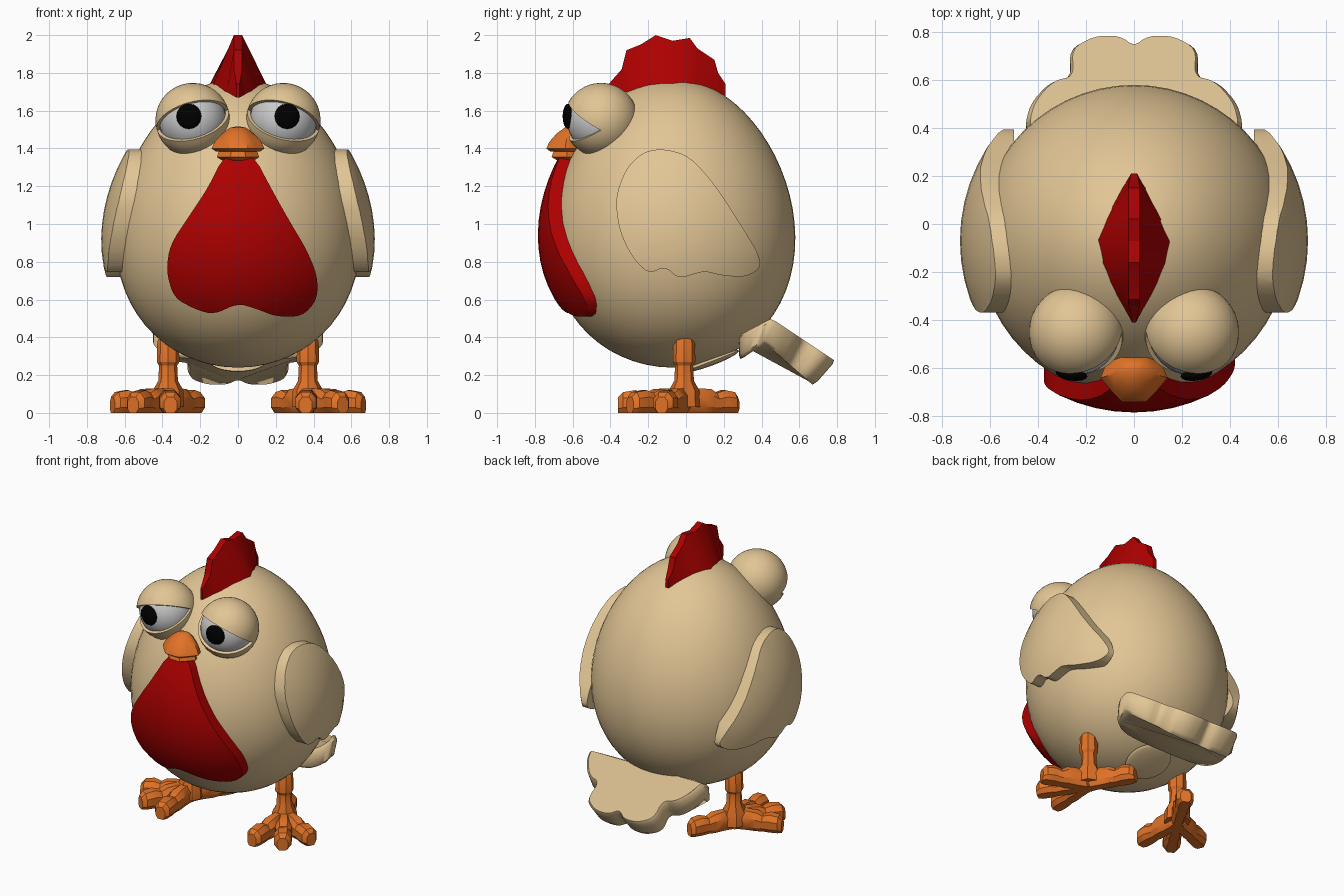
import bpy, bmesh
from math import sin, cos, pi, radians
from mathutils import Matrix, Vector

if "Cube" in bpy.data.objects:
    bpy.data.objects.remove(bpy.data.objects["Cube"])


def material(name, rgb):
    m = bpy.data.materials.new(name)
    m.diffuse_color = (*rgb, 1)
    m.use_nodes = True
    m.node_tree.nodes["Principled BSDF"].inputs["Base Color"].default_value = m.diffuse_color
    return m


TAN = material("tan", (0.76, 0.56, 0.30))
RED = material("red", (0.42, 0.0, 0.0))
ORANGE = material("orange", (0.76, 0.17, 0.02))
WHITE = material("eye_white", (0.72, 0.72, 0.74))
BLACK = material("black", (0.0, 0.0, 0.0))


def finish(name, bm, mat, angle=35):
    bmesh.ops.remove_doubles(bm, verts=bm.verts, dist=1e-5)
    bmesh.ops.recalc_face_normals(bm, faces=bm.faces)
    me = bpy.data.meshes.new(name)
    bm.to_mesh(me)
    bm.free()
    me.materials.append(mat)
    me.shade_smooth()
    me.set_sharp_from_angle(angle=radians(angle))
    ob = bpy.data.objects.new(name, me)
    bpy.context.collection.objects.link(ob)
    return ob


def loft(name, rings, mat, angle=35):
    """Skin closed rings of equal length and cap both ends."""
    bm = bmesh.new()
    rows = [[bm.verts.new(p) for p in r] for r in rings]
    n = len(rows[0])
    for a, b in zip(rows, rows[1:]):
        for i in range(n):
            j = (i + 1) % n
            bm.faces.new((a[i], a[j], b[j], b[i]))
    bm.faces.new(rows[0])
    bm.faces.new(rows[-1])
    return finish(name, bm, mat, angle)


def ellipsoid(name, loc, scale, mat, rot=(0, 'X'), seg=32):
    bm = bmesh.new()
    bmesh.ops.create_uvsphere(bm, u_segments=seg, v_segments=seg // 2, radius=1)
    bm.transform(Matrix.Translation(loc) @ Matrix.Rotation(radians(rot[0]), 4, rot[1])
                 @ Matrix.Diagonal((*scale, 1)))
    return finish(name, bm, mat, 60)


def egg(name, radius, z0, z1, mat, seg=56, rows=32):
    rings = []
    for k in range(rows + 1):
        t = 0.01 + (pi - 0.02) * k / rows
        u = -cos(t)
        r = radius * sin(t) * (1 - 0.11 * u)
        z = (z0 + z1) / 2 + (z1 - z0) / 2 * u
        rings.append([(r * cos(2 * pi * i / seg), -0.07 + r * sin(2 * pi * i / seg), z)
                      for i in range(seg)])
    return loft(name, rings, mat)


def rounded(pts, passes=2):
    """Corner-cutting passes over a closed outline."""
    for _ in range(passes):
        out = []
        for i, p in enumerate(pts):
            q = pts[(i + 1) % len(pts)]
            for f in (0.22, 0.78):
                out.append((p[0] + (q[0] - p[0]) * f, p[1] + (q[1] - p[1]) * f))
        pts = out
    return pts


def trim_to_shell(ob, shell):
    """Keep the part of a prism lying inside the inflated egg."""
    mod = ob.modifiers.new("trim", 'BOOLEAN')
    mod.operation = 'INTERSECT'
    mod.solver = 'EXACT'
    mod.object = shell
    dg = bpy.context.evaluated_depsgraph_get()
    me = bpy.data.meshes.new_from_object(ob.evaluated_get(dg))
    ob.modifiers.clear()
    ob.data = me
    me.shade_smooth()
    me.set_sharp_from_angle(angle=radians(35))


# Body
egg("body", 0.645, 0.24, 1.77, TAN)

# Bib
shell = egg("bib_shell", 0.71, 0.27, 1.77, RED)
bib = rounded([(-0.07, 1.37), (-0.16, 1.19), (-0.26, 1.04), (-0.36, 0.89), (-0.38, 0.75),
               (-0.34, 0.61), (-0.23, 0.55), (-0.13, 0.52), (0, 0.58), (0.1, 0.55),
               (0.2, 0.51), (0.34, 0.51), (0.42, 0.6), (0.42, 0.73), (0.36, 0.87),
               (0.27, 1.02), (0.18, 1.18), (0.08, 1.37)])
trim_to_shell(loft("bib", [[(x, y, z) for x, z in bib] for y in (-0.4, -1)], RED), shell)
bpy.data.objects.remove(shell)

# Wings
shell = egg("wing_shell", 0.72, 0.22, 1.78, TAN)
wing = rounded([(-0.12, 1.4), (-0.23, 1.38), (-0.32, 1.29), (-0.375, 1.14), (-0.355, 0.97),
                (-0.29, 0.83), (-0.2, 0.735), (-0.11, 0.775), (-0.04, 0.71), (0.06, 0.74),
                (0.1, 0.75), (0.2, 0.725), (0.32, 0.72), (0.4, 0.77), (0.38, 0.85),
                (0.3, 0.98), (0.16, 1.2), (0.02, 1.36)])
for s, side in ((1, "right"), (-1, "left")):
    trim_to_shell(loft(side + "_wing", [[(s * x, y, z) for y, z in wing] for x in (0.5, 1)],
                       TAN), shell)
bpy.data.objects.remove(shell)

# Comb: diamond footprint rising to a jagged ridge
comb = [(-0.41, 1.74, 0.008), (-0.34, 1.82, 0.045), (-0.315, 1.92, 0.06), (-0.24, 1.95, 0.1),
        (-0.16, 2.0, 0.135), (-0.07, 1.97, 0.155), (0.02, 1.985, 0.12), (0.06, 1.93, 0.1),
        (0.15, 1.87, 0.05), (0.17, 1.8, 0.035), (0.21, 1.74, 0.012)]
rings = []
for y, top, w in comb:
    base = 1.73 - 0.6 * (y + 0.09) ** 2
    r = min(0.022, w)
    rings.append([(-w, y, base), (-r, y, top), (r, y, top), (w, y, base)])
loft("comb", rings, RED, 25)

# Beak
half = [(0.07, -0.54), (0.12, -0.59), (0.14, -0.64), (0.09, -0.7), (0.05, -0.74)]
beak = half + [(-x, y) for x, y in reversed(half)]
for name, levels in (("upper_beak", ((1.385, 0.85), (1.4, 1), (1.435, 0.88), (1.48, 0.6),
                                     (1.51, 0.3), (1.515, 0.1))),
                     ("lower_beak", ((1.33, 0.5), (1.355, 0.8), (1.385, 0.72)))):
    loft(name, [[(x * f, -0.6 + (y + 0.6) * f, z) for x, y in beak] for z, f in levels],
         ORANGE, 40)

# Eyes: eyeball, pupil, and a lid shell with a wedge left open
TILT = Matrix.Rotation(radians(16), 3, 'Y')
for s, side in ((1, "right"), (-1, "left")):
    centre = Vector((0.24, -0.45, 1.55))
    ellipsoid(side + "_eyeball", (s * 0.24, -0.452, 1.55), (0.178,) * 3, WHITE)
    ellipsoid(side + "_pupil", (s * 0.26, -0.625, 1.57), (0.067, 0.027, 0.067), BLACK,
              (s * 8, 'Z'), 16)
    rings = []
    for k in range(37):
        a = radians(29 + (329 - 29) * k / 36)
        arc = [(0.197, pi * i / 20) for i in range(21)]
        arc += [(0.179, pi * i / 20) for i in range(20, -1, -1)]
        ring = [TILT @ Vector((r * cos(t), -r * sin(t) * cos(a), r * sin(t) * sin(a))) + centre
                for r, t in arc]
        rings.append([(s * p.x, p.y, p.z) for p in ring])
    loft(side + "_eyelids", rings, TAN)

# Tail: scalloped fan bending down toward the back, with softened rims
side_pts = [(0, 0.75), (0.06, 0.795), (0.17, 0.795), (0.27, 0.74), (0.26, 0.62), (0.35, 0.6),
            (0.43, 0.51), (0.455, 0.41), (0.42, 0.34), (0.33, 0.28)]
tail = rounded(side_pts + [(-x, y) for x, y in reversed(side_pts[1:])])
rings = []
for depth, f in ((0, 0.96), (0.15, 1), (0.85, 1), (1, 0.96)):
    ring = []
    for x, y in tail:
        z = 0.5 - 0.64 * max(0, y - 0.45) - 0.5 * max(0, 0.45 - y)
        back = 0.11 * max(0, (y - 0.3) / 0.48)
        ring.append((x * f, 0.5 + (y - 0.5) * f - back * depth, z - 0.13 * depth))
    rings.append(ring)
loft("tail", rings, TAN, 50)
ellipsoid("underside_patch", (0, 0.14, 0.275), (0.15, 0.15, 0.022), TAN, (21, 'X'))

# Legs and feet: three fanned front toes and one back toe
toe = [(-0.03, 0.045, 0.13), (0.1, 0.045, 0.13), (0.16, 0.055, 0.125), (0.2, 0.045, 0.105),
       (0.25, 0.057, 0.12), (0.31, 0.055, 0.11), (0.335, 0.035, 0.085)]
section = [(-1, 0.25), (-0.6, 0), (0.6, 0), (1, 0.25), (1, 0.7), (0.5, 1), (-0.5, 1), (-1, 0.7)]
leg = [(0.03, 0.085), (0.12, 0.08), (0.17, 0.052), (0.25, 0.048), (0.27, 0.06),
       (0.38, 0.057), (0.4, 0.045)]
for s, side in ((1, "right"), (-1, "left")):
    loft(side + "_leg", [[(s * (0.37 + r * cos(pi * i / 4)), -0.01 + r * sin(pi * i / 4), z)
                          for i in range(8)] for z, r in leg], ORANGE, 30)
    for name, deg, size in (("inner_toe", -2, 1.04), ("middle_toe", 33, 1.02),
                            ("outer_toe", 68, 0.95), ("back_toe", 210, 0.95)):
        dx, dy = sin(radians(deg)), -cos(radians(deg))
        rings = [[(s * (0.37 + dx * d * size - dy * u * w),
                   -0.01 + dy * d * size + dx * u * w, v * h)
                  for u, v in section] for d, w, h in toe]
        loft(side + "_" + name, rings, ORANGE, 30)
